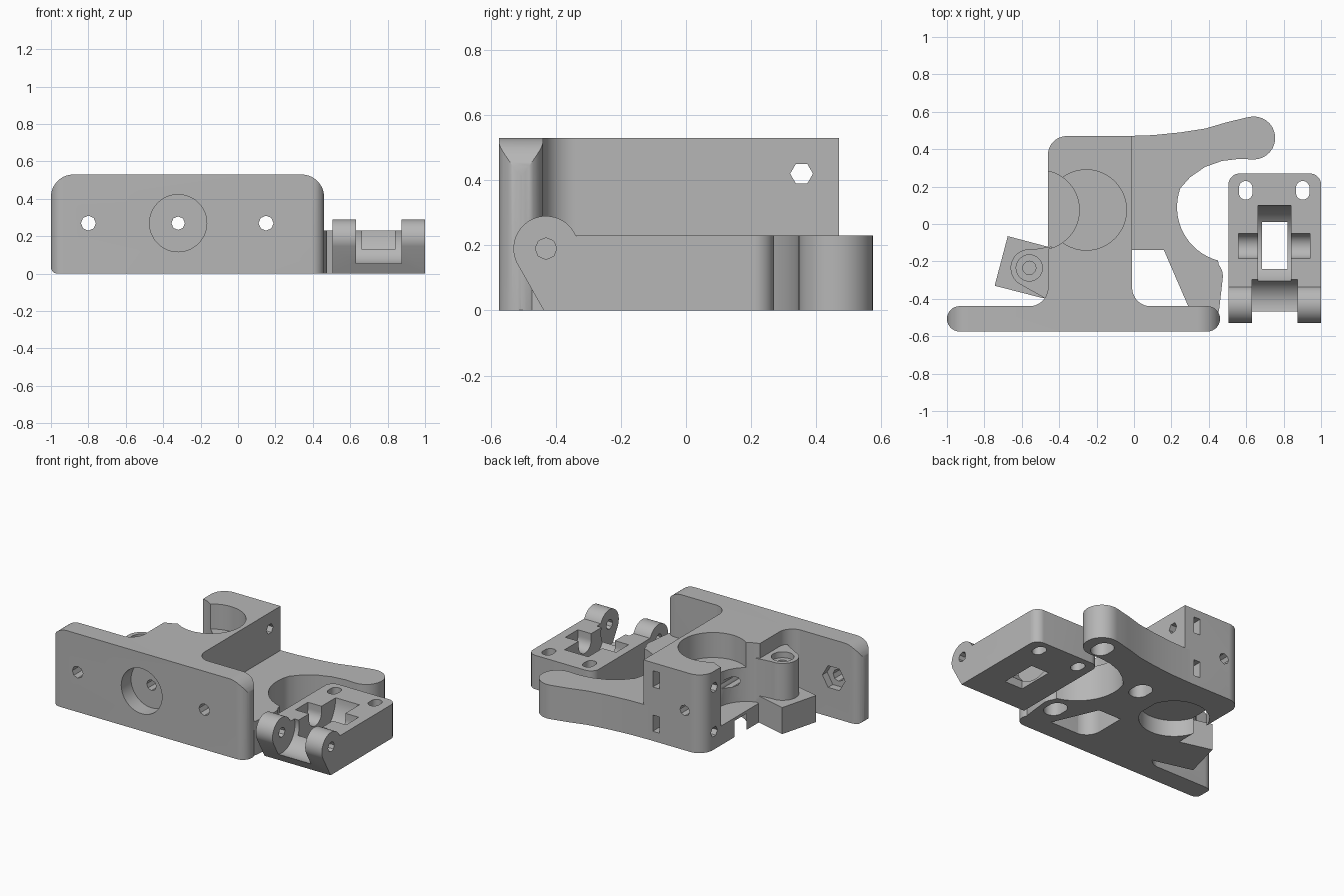
import bpy, bmesh
from math import cos, sin, radians, pi

old = bpy.data.objects.get("Cube")
if old:
    bpy.data.objects.remove(old, do_unlink=True)

grey = bpy.data.materials.new("plain grey")
grey.use_nodes = True
grey.diffuse_color = (0.47, 0.47, 0.47, 1)
grey.node_tree.nodes["Principled BSDF"].inputs["Base Color"].default_value = (0.47, 0.47, 0.47, 1)


def arc(u, v, r, start=0, end=360, n=16):
    return [(u + r * cos(radians(start + (end - start) * i / n)),
             v + r * sin(radians(start + (end - start) * i / n))) for i in range(n + 1)]


def circle(u, v, r, n=48):
    return arc(u, v, r, n=n)[:-1]


def box(u0, u1, v0, v1):
    return [(u0, v0), (u1, v0), (u1, v1), (u0, v1)]


def rounded(u0, u1, v0, v1, radii):
    """Rectangle with corner radii: lower left, lower right, upper right, upper left."""
    a, b, c, d = radii
    return (arc(u0 + a, v0 + a, a, 180, 270) + arc(u1 - b, v0 + b, b, 270, 360)
            + arc(u1 - c, v1 - c, c, 0, 90) + arc(u0 + d, v1 - d, d, 90, 180))


def extrude(name, profile, axis, lo, hi):
    """Extrude a profile along an axis: z takes (x, y), y takes (x, z), x takes (y, z)."""
    place = {"z": lambda u, v, w: (u, v, w), "y": lambda u, v, w: (u, w, v),
             "x": lambda u, v, w: (w, u, v)}[axis]
    bm = bmesh.new()
    face = bm.faces.new([bm.verts.new(place(u, v, lo)) for u, v in profile])
    top = bmesh.ops.extrude_face_region(bm, geom=[face])["geom"]
    verts = [g for g in top if isinstance(g, bmesh.types.BMVert)]
    bmesh.ops.translate(bm, verts=verts, vec=place(0, 0, hi - lo))
    bmesh.ops.remove_doubles(bm, verts=bm.verts, dist=0.0001)
    bmesh.ops.recalc_face_normals(bm, faces=bm.faces)
    mesh = bpy.data.meshes.new(name)
    bm.to_mesh(mesh)
    bm.free()
    mesh.materials.append(grey)
    obj = bpy.data.objects.new(name, mesh)
    bpy.context.collection.objects.link(obj)
    return obj


def combine(obj, operation, *shape):
    tool = extrude("cutter", *shape)
    tool.hide_render = True
    mod = obj.modifiers.new("boolean", "BOOLEAN")
    mod.operation, mod.object, mod.solver = operation, tool, "EXACT"
    bpy.context.view_layer.objects.active = obj
    bpy.ops.object.modifier_apply(modifier=mod.name)
    bpy.data.objects.remove(tool, do_unlink=True)


def cut(obj, *shape):
    combine(obj, "DIFFERENCE", *shape)


def slot(u, v, r, half):
    return arc(u, v + half, r, 0, 180) + arc(u, v - half, r, 180, 360)


H = 0.53        # body height
LOW = 0.23      # arm and clip height
MID = 0.27      # height of the feed axis
BACK = 0.47

# Mounting plate: round-ended bar trimmed to a rounded front outline
plate = extrude("mounting_plate",
                arc(-0.932, -0.507, 0.068, 90, 270) + arc(0.392, -0.507, 0.068, -90, 90), "z", 0, H)
combine(plate, "INTERSECT", rounded(-1, 0.46, 0, H, (0.035, 0.002, 0.12, 0.12)), "y", -0.7, -0.3)
cut(plate, circle(-0.32, MID, 0.153), "y", -0.7, -0.47)
for x in (-0.8, -0.32, 0.15):
    cut(plate, circle(x, MID, 0.04, 8), "y", -0.7, -0.3)
for x in (-0.8, 0.15):
    cut(plate, circle(x, MID, 0.085, 6), "y", -0.49, -0.3)

# Main block with fillets running into the plate
block = extrude("main_block",
                [(-0.56, -0.5), (0.09, -0.5)] + arc(0.09, -0.34, 0.1, 270, 180)
                + [(-0.01, BACK)] + arc(-0.36, BACK - 0.1, 0.1, 90, 180)
                + arc(-0.56, -0.34, 0.1, 0, -90), "z", 0, H)
cut(block, circle(-0.255, 0.075, 0.215), "z", 0.36, 1)
cut(block, circle(-0.255, 0.075, 0.215), "z", -1, 0.11)
cut(block, circle(-0.505, 0.075, 0.213), "z", 0.13, 1)
cut(block, circle(-0.32, MID, 0.153), "y", -0.7, -0.47)
cut(block, circle(-0.32, MID, 0.036, 8), "y", -0.7, 0.7)
for z in (0.12, 0.42):
    cut(block, circle(0.355, z, 0.035, 6), "x", -0.7, 0.2)
    cut(block, box(-0.13, -0.08, z - 0.055, z + 0.055), "y", 0.31, 0.7)

# Motor arm with hooked tip, window and underside screw slots
arm = extrude("motor_arm",
              [(-0.05, BACK), (0.1, 0.475), (0.25, 0.49), (0.38, 0.51), (0.5, 0.545)]
              + arc(0.64, 0.46, 0.115, 103, -90)
              + [(0.56, 0.348), (0.47, 0.337), (0.38, 0.305), (0.3, 0.25)]
              + arc(0.525, 0.09, 0.295, 160, 255)
              + arc(0.375, -0.28, 0.1, 38, -8, 8)
              + [(0.455, -0.46), (0.44, -0.5), (-0.05, -0.5)], "z", 0, LOW)
cut(arm, [(-0.2, -0.14), (0.16, -0.14), (0.29, -0.44), (-0.2, -0.44)], "z", -1, 1)
for x, y in ((0.62, 0.44), (0.115, 0.2), (0.37, -0.3)):
    cut(arm, slot(x, y, 0.06, 0.02), "z", -1, 0.1)

# Hinge foot (turned square) and hinge lug on the side of the block
foot = extrude("hinge_foot", [(-0.675, -0.065), (-0.44, -0.127), (-0.44, -0.38), (-0.485, -0.397),
                              (-0.745, -0.33)], "z", 0, 0.18)
lug = extrude("hinge_lug", arc(-0.56, -0.235, 0.1, 80, 240)
              + [(-0.48, -0.395), (-0.44, -0.41), (-0.44, -0.12)], "z", 0.16, 0.43)
cut(lug, circle(-0.56, -0.235, 0.07), "z", 0.39, 1)
cut(lug, circle(-0.56, -0.235, 0.036, 12), "z", 0.2, 1)

# Idler clip: side outline with round hinge, then cut from above
clip = extrude("idler_clip", [(-0.437, 0), (0.27, 0), (0.27, LOW), (-0.337, LOW)]
               + arc(-0.43, 0.19, 0.1, 22, 205, 32), "x", 0.505, 1)
combine(clip, "INTERSECT", rounded(0.505, 1, -0.6, 0.27, (0.001, 0.001, 0.06, 0.06)), "z", -1, 1)
cut(clip, circle(-0.43, 0.19, 0.14), "x", 0.63, 0.875)
cut(clip, circle(-0.43, 0.19, 0.033, 8), "x", 0.4, 1.1)
cut(clip, circle(-0.115, LOW, 0.215), "x", 0.662, 0.84)
cut(clip, box(0.685, 0.82, -0.24, 0.01), "z", -1, 1)
cut(clip, arc(-0.118, 0.19, 0.067, 180, 360) + [(-0.051, 0.4), (-0.185, 0.4)], "x", 0.56, 0.94)
for x in (0.597, 0.902):
    cut(clip, slot(x, 0.18, 0.036, 0.014), "z", -1, 1)

# Smooth shading on curved walls only
for obj in (plate, block, arm, foot, lug, clip):
    bpy.ops.object.select_all(action="DESELECT")
    obj.select_set(True)
    bpy.context.view_layer.objects.active = obj
    bpy.ops.object.shade_smooth_by_angle(angle=pi / 6)
